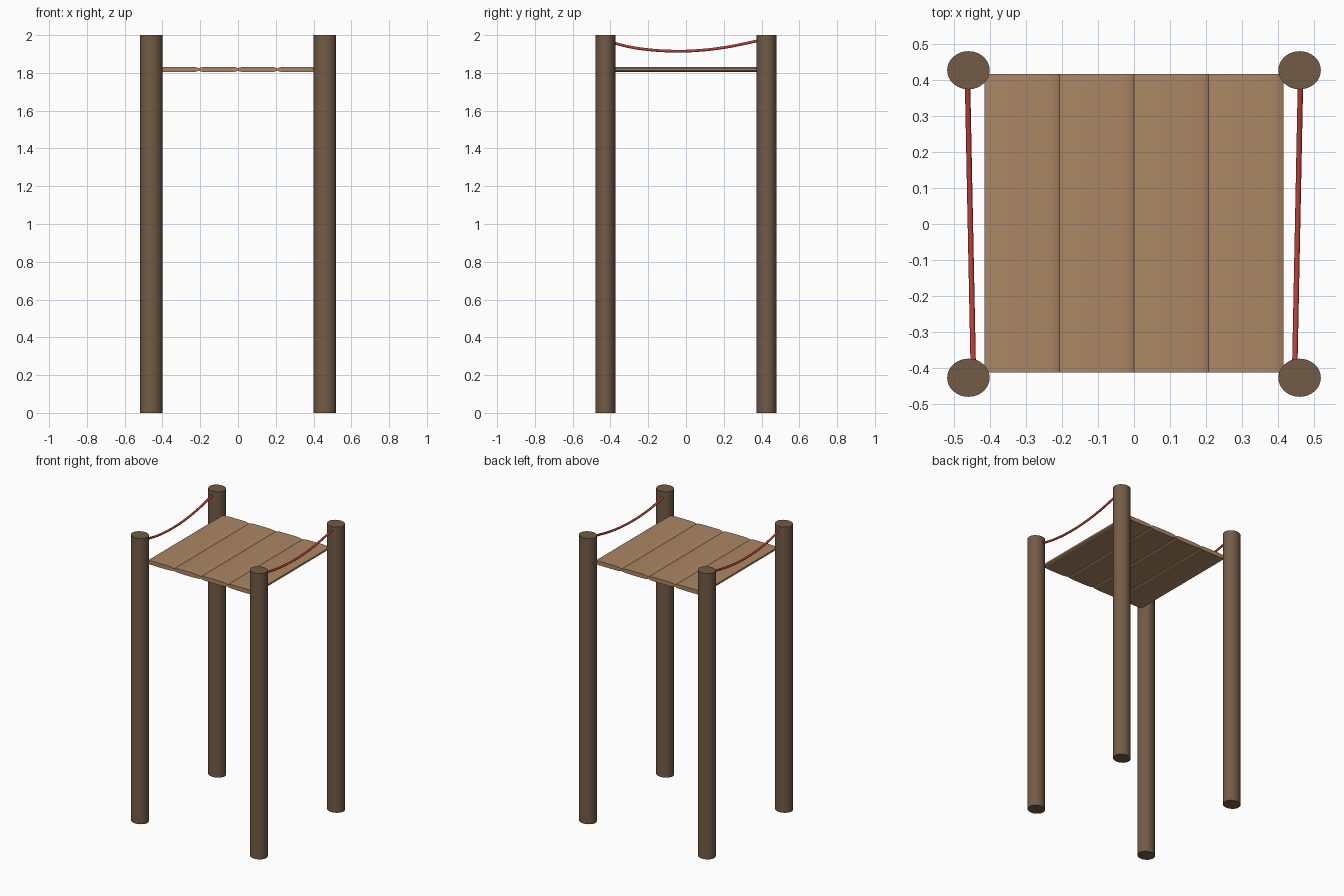
import bpy, math

if "Cube" in bpy.data.objects:
    bpy.data.objects.remove(bpy.data.objects["Cube"])


def material(name, rgb):
    m = bpy.data.materials.new(name)
    m.diffuse_color = (*rgb, 1)
    m.use_nodes = True
    m.node_tree.nodes["Principled BSDF"].inputs["Base Color"].default_value = m.diffuse_color
    return m


POST = material("dark_wood", (0.17, 0.105, 0.06))
PLANK = material("light_wood", (0.41, 0.24, 0.125))
ROPE = material("red_rope", (0.5, 0.05, 0.04))


def smooth(obj, angle=40):
    bpy.ops.object.select_all(action='DESELECT')
    obj.select_set(True)
    bpy.context.view_layer.objects.active = obj
    bpy.ops.object.shade_smooth_by_angle(angle=math.radians(angle))


# Four slightly oval posts
for sx, xn in ((-1, "left"), (1, "right")):
    for sy, yn in ((-1, "front"), (1, "back")):
        bpy.ops.mesh.primitive_cylinder_add(
            vertices=32, radius=1, depth=2, location=(sx * 0.46, sy * 0.427, 1))
        post = bpy.context.object
        post.name = f"{yn}_{xn}_post"
        post.scale = (0.059, 0.053, 1)
        bpy.ops.object.transform_apply(location=False, rotation=False, scale=True)
        post.data.materials.append(POST)
        smooth(post)

# Deck planks: profile with softened long edges, extruded along y
W, T = 0.1038, 0.0145
half = [(W, 0.006), (W - 0.008, 0.0105), (W - 0.028, 0.0135), (W - 0.06, T)]
top = half + [(-x, z) for x, z in reversed(half)]
profile = top + [(-x, -z) for x, z in top]
n = len(profile)
for i in range(4):
    cx = (i - 1.5) * 2 * W
    verts = [(cx + x, y, 1.818 + z) for y in (-0.412, 0.416) for x, z in profile]
    faces = [tuple(range(n))[::-1], tuple(range(n, 2 * n))]
    faces += [(k, (k + 1) % n, n + (k + 1) % n, n + k) for k in range(n)]
    # profile runs counter-clockwise in x,z, so flip all to face outward
    faces = [f[::-1] for f in faces]
    me = bpy.data.meshes.new(f"deck_plank_{i + 1}")
    me.from_pydata(verts, [], faces)
    me.validate()
    plank = bpy.data.objects.new(me.name, me)
    bpy.context.collection.objects.link(plank)
    me.materials.append(PLANK)
    smooth(plank)

# Sagging side ropes, drifting inward toward the front posts
path = [(-0.40, 1.963), (-0.30, 1.938), (-0.19, 1.922), (-0.06, 1.915),
        (0.07, 1.919), (0.20, 1.934), (0.31, 1.955), (0.40, 1.975)]
for s, name in ((-1, "left_rope"), (1, "right_rope")):
    cu = bpy.data.curves.new(name, 'CURVE')
    cu.dimensions = '3D'
    cu.bevel_depth = 0.0075
    cu.bevel_resolution = 3
    cu.resolution_u = 4
    cu.use_fill_caps = True
    sp = cu.splines.new('BEZIER')
    sp.bezier_points.add(len(path) - 1)
    for p, (y, z) in zip(sp.bezier_points, path):
        p.co = (s * (0.4545 + 0.02 * y), y, z)
        p.handle_left_type = p.handle_right_type = 'AUTO'
    cu.materials.append(ROPE)
    bpy.context.collection.objects.link(bpy.data.objects.new(name, cu))
